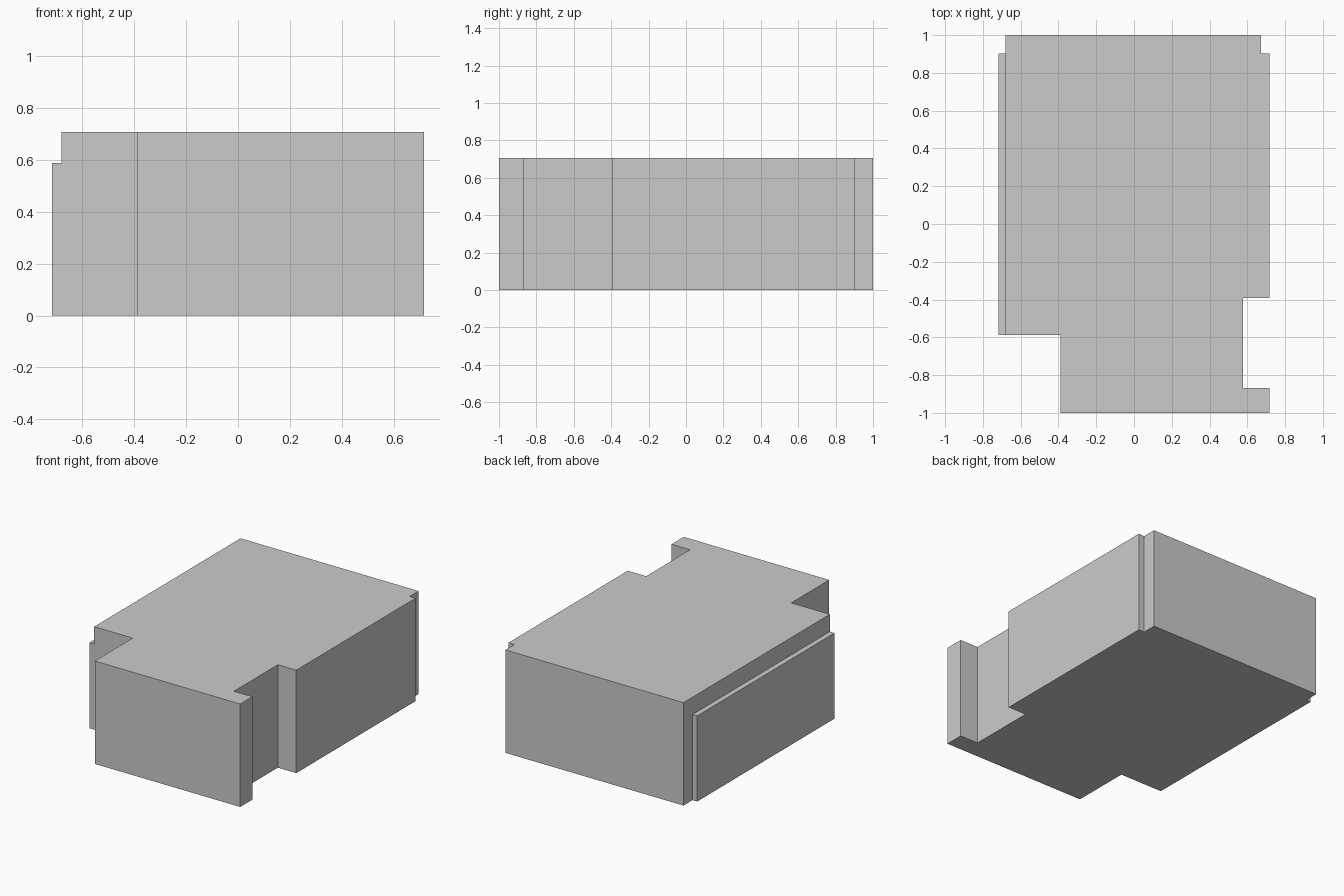
import bpy
import bmesh

if "Cube" in bpy.data.objects:
    bpy.data.objects.remove(bpy.data.objects["Cube"])


def extrude_profile(name, points, height):
    """Solid prism standing on z = 0 from a counter-clockwise plan outline."""
    bm = bmesh.new()
    base = bm.faces.new([bm.verts.new((x, y, 0)) for x, y in points])
    grown = bmesh.ops.extrude_face_region(bm, geom=[base], use_keep_orig=True)
    top = [v for v in grown["geom"] if isinstance(v, bmesh.types.BMVert)]
    bmesh.ops.translate(bm, verts=top, vec=(0, 0, height))
    bmesh.ops.recalc_face_normals(bm, faces=bm.faces)
    mesh = bpy.data.meshes.new(name)
    bm.to_mesh(mesh)
    bm.free()
    obj = bpy.data.objects.new(name, mesh)
    bpy.context.collection.objects.link(obj)
    return obj


# Main flat-roofed block: stepped front left, recess on the right, nick at back right
extrude_profile("main_building", [
    (-0.388, -1.0), (0.717, -1.0), (0.717, -0.868), (0.577, -0.868),
    (0.577, -0.392), (0.717, -0.392), (0.717, 0.902), (0.672, 0.902),
    (0.672, 1.0), (-0.681, 1.0), (-0.681, -0.588), (-0.388, -0.588),
], 0.707)

# Lower thin slab along the left wall
extrude_profile("left_wall_ledge", [
    (-0.717, -0.588), (-0.681, -0.588), (-0.681, 0.902), (-0.717, 0.902),
], 0.588)
